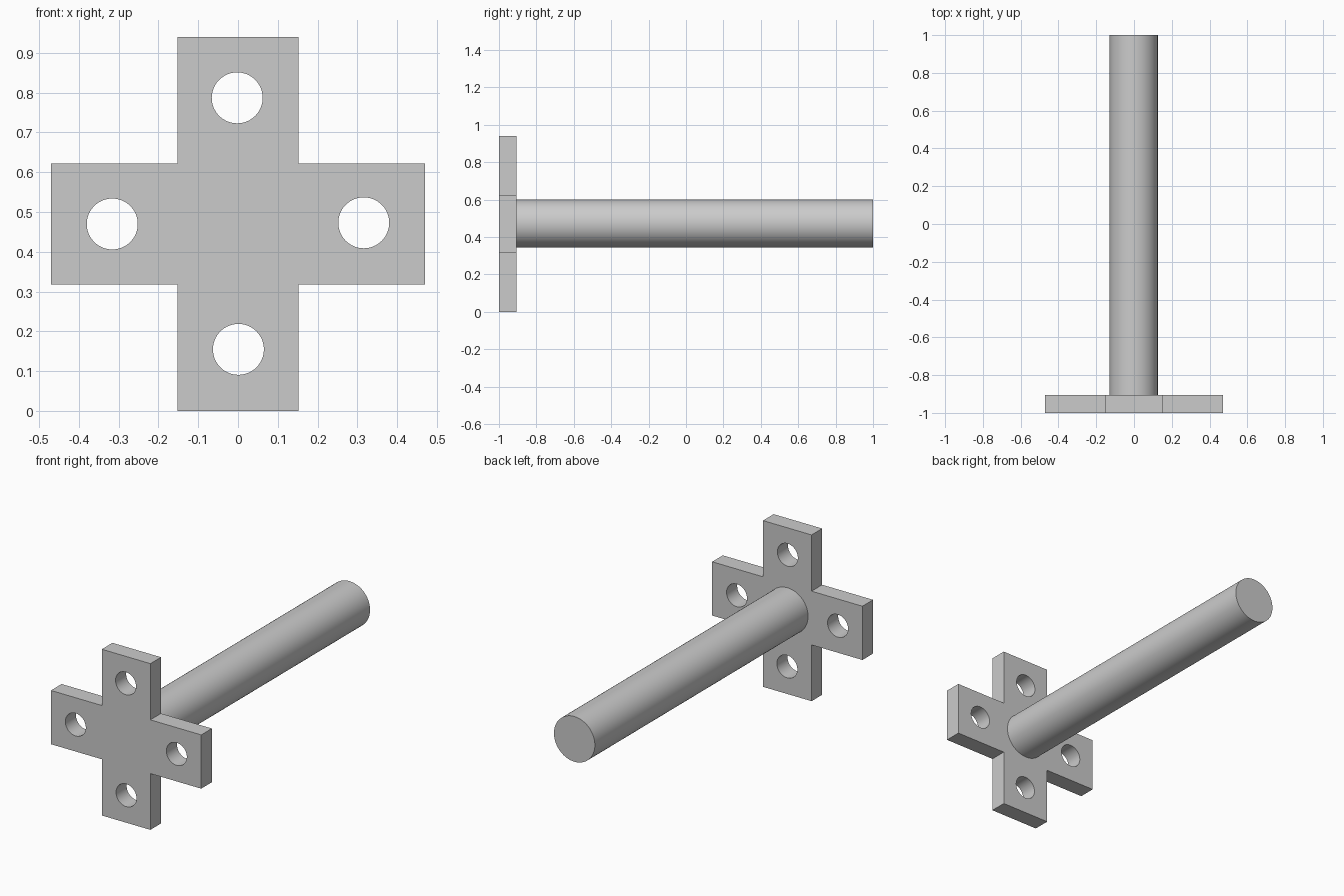
import bpy
import bmesh
import math
from mathutils import Matrix, Vector

if "Cube" in bpy.data.objects:
    bpy.data.objects.remove(bpy.data.objects["Cube"], do_unlink=True)

MID_Z = 0.47
FRONT, BACK = -1.0, -0.905
ARM, HALF = 0.47, 0.152

# Single grey finish
grey = bpy.data.materials.new("plain grey")
grey.use_nodes = True
colour = (0.6, 0.6, 0.6, 1)
grey.diffuse_color = colour
grey.node_tree.nodes["Principled BSDF"].inputs["Base Color"].default_value = colour


def make_object(name, bm):
    bmesh.ops.recalc_face_normals(bm, faces=bm.faces)
    mesh = bpy.data.meshes.new(name)
    bm.to_mesh(mesh)
    bm.free()
    mesh.materials.append(grey)
    obj = bpy.data.objects.new(name, mesh)
    bpy.context.collection.objects.link(obj)
    return obj


def rod(name, x, z, radius, y0, y1, sides=64):
    """Capped cylinder running along y."""
    bm = bmesh.new()
    place = Matrix.Translation((x, (y0 + y1) / 2, z)) @ Matrix.Rotation(math.pi / 2, 4, "X")
    bmesh.ops.create_cone(bm, cap_ends=True, segments=sides, radius1=radius,
                          radius2=radius, depth=y1 - y0, matrix=place)
    return make_object(name, bm)


def smooth(obj):
    bpy.ops.object.select_all(action="DESELECT")
    obj.select_set(True)
    bpy.context.view_layer.objects.active = obj
    bpy.ops.object.shade_smooth_by_angle(angle=math.radians(30))


# Cross-shaped plate: one arm outline repeated by quarter turns
bm = bmesh.new()
outline = []
for turn in range(4):
    c, s = [(1, 0), (0, 1), (-1, 0), (0, -1)][turn]
    for u, v in ((HALF, -HALF), (ARM, -HALF), (ARM, HALF)):
        outline.append(bm.verts.new((u * c - v * s, FRONT, MID_Z + u * s + v * c)))
face = bm.faces.new(outline)
extruded = bmesh.ops.extrude_face_region(bm, geom=[face])
bmesh.ops.translate(bm, vec=Vector((0, BACK - FRONT, 0)),
                    verts=[g for g in extruded["geom"] if isinstance(g, bmesh.types.BMVert)])
plate = make_object("cross_plate", bm)

# Bolt hole through the end of each arm
for label, x, z in (("top", -0.002, 0.787), ("bottom", 0.001, 0.155),
                    ("right", -0.316, 0.47), ("left", 0.316, 0.473)):
    cutter = rod(label + "_hole_cutter", x, z, 0.064, FRONT - 0.1, BACK + 0.1)
    cutter.hide_render = True
    cutter.hide_viewport = True
    cut = plate.modifiers.new(label + "_hole", "BOOLEAN")
    cut.operation = "DIFFERENCE"
    cut.solver = "EXACT"
    cut.object = cutter

# Apply the holes, then discard the cutters
bpy.context.view_layer.update()
cut_mesh = bpy.data.meshes.new_from_object(
    plate.evaluated_get(bpy.context.evaluated_depsgraph_get()))
cutters = [m.object for m in plate.modifiers]
plate.modifiers.clear()
plate.data = cut_mesh
for cutter in cutters:
    bpy.data.objects.remove(cutter, do_unlink=True)
smooth(plate)

# Long round shaft behind the plate
shaft = rod("shaft", -0.002, 0.473, 0.128, BACK, 1.0)
smooth(shaft)
